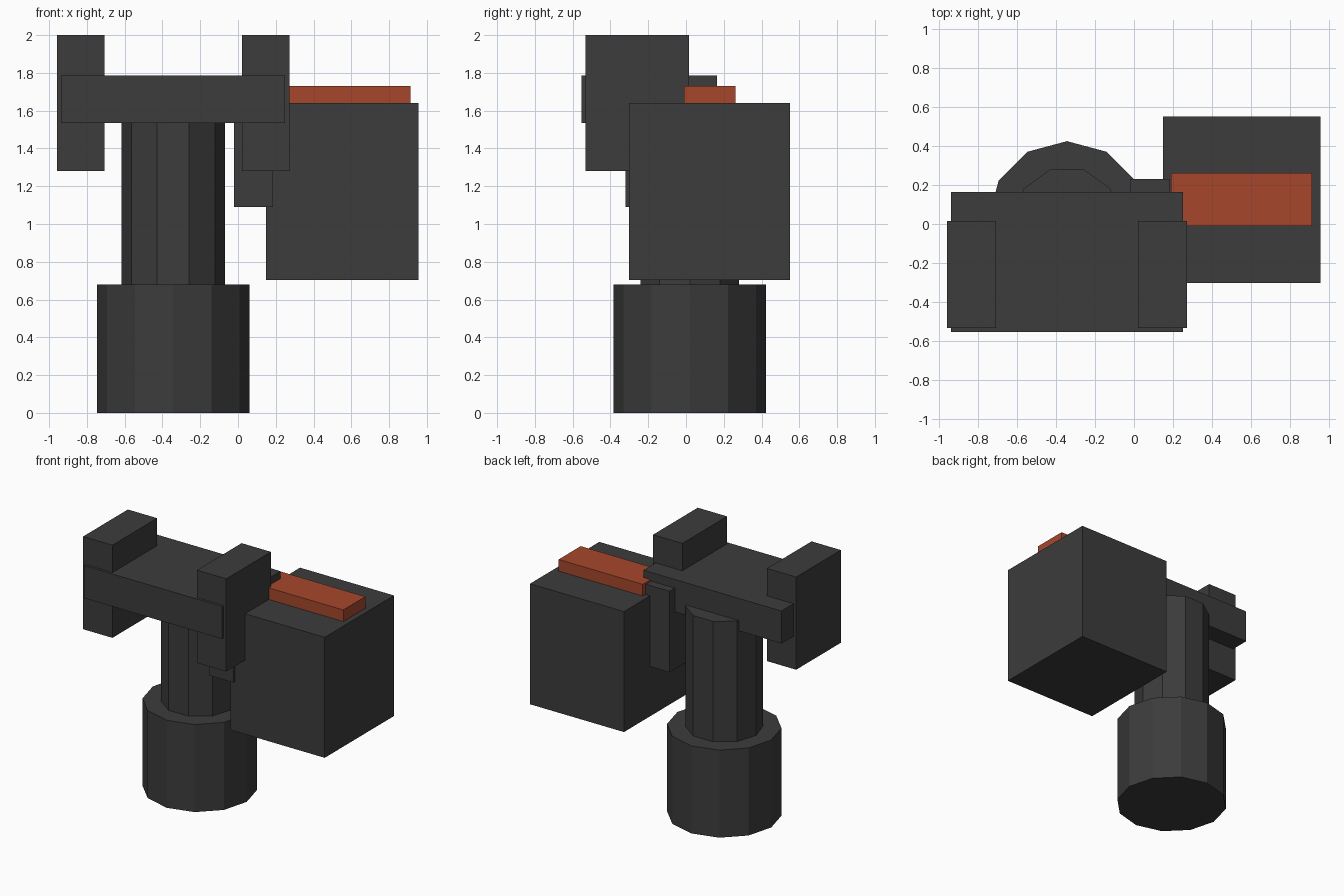
import bpy
import math

if "Cube" in bpy.data.objects:
    bpy.data.objects.remove(bpy.data.objects["Cube"])


def material(name, rgb):
    m = bpy.data.materials.new(name)
    m.diffuse_color = (*rgb, 1)
    m.use_nodes = True
    m.node_tree.nodes["Principled BSDF"].inputs["Base Color"].default_value = m.diffuse_color
    return m


dark = material("dark grey", (0.045, 0.045, 0.045))
orange = material("burnt orange", (0.38, 0.062, 0.025))


def box(name, x, y, z, mat):
    """Box from (min, max) ranges on each axis."""
    bpy.ops.mesh.primitive_cube_add(size=1, location=[sum(r) / 2 for r in (x, y, z)])
    ob = bpy.context.object
    ob.name = name
    ob.scale = [r[1] - r[0] for r in (x, y, z)]
    bpy.ops.object.transform_apply(location=False, rotation=False, scale=True)
    ob.data.materials.append(mat)


def post(name, sides, radius, z0, z1):
    """Upright prism on the column axis, with a corner pointing along +x."""
    bpy.ops.mesh.primitive_cylinder_add(
        vertices=sides, radius=radius, depth=z1 - z0,
        location=(-0.343, 0.02, (z0 + z1) / 2))
    ob = bpy.context.object
    ob.name = name
    ob.rotation_euler.z = math.pi / 2
    bpy.ops.object.transform_apply(location=False, rotation=True, scale=False)
    ob.data.materials.append(mat_dark)


mat_dark = dark

# Round foot and column
post("foot", 12, 0.404, 0, 0.68)
post("column", 10, 0.274, 0.68, 1.615)

# Crossbar with an upright plate at each end
box("crossbar", (-0.936, 0.25), (-0.553, 0.165), (1.535, 1.787), dark)
for side, x in (("left", (-0.958, -0.706)), ("right", (0.02, 0.272))):
    box(side + "_end_plate", x, (-0.533, 0.016), (1.28, 2.0), dark)

# Side block, its bracket and the coloured top pad
box("bracket", (-0.02, 0.185), (-0.321, 0.23), (1.09, 1.72), dark)
box("side_block", (0.148, 0.956), (-0.301, 0.55), (0.704, 1.64), dark)
box("top_pad", (0.189, 0.912), (-0.01, 0.261), (1.64, 1.73), orange)
